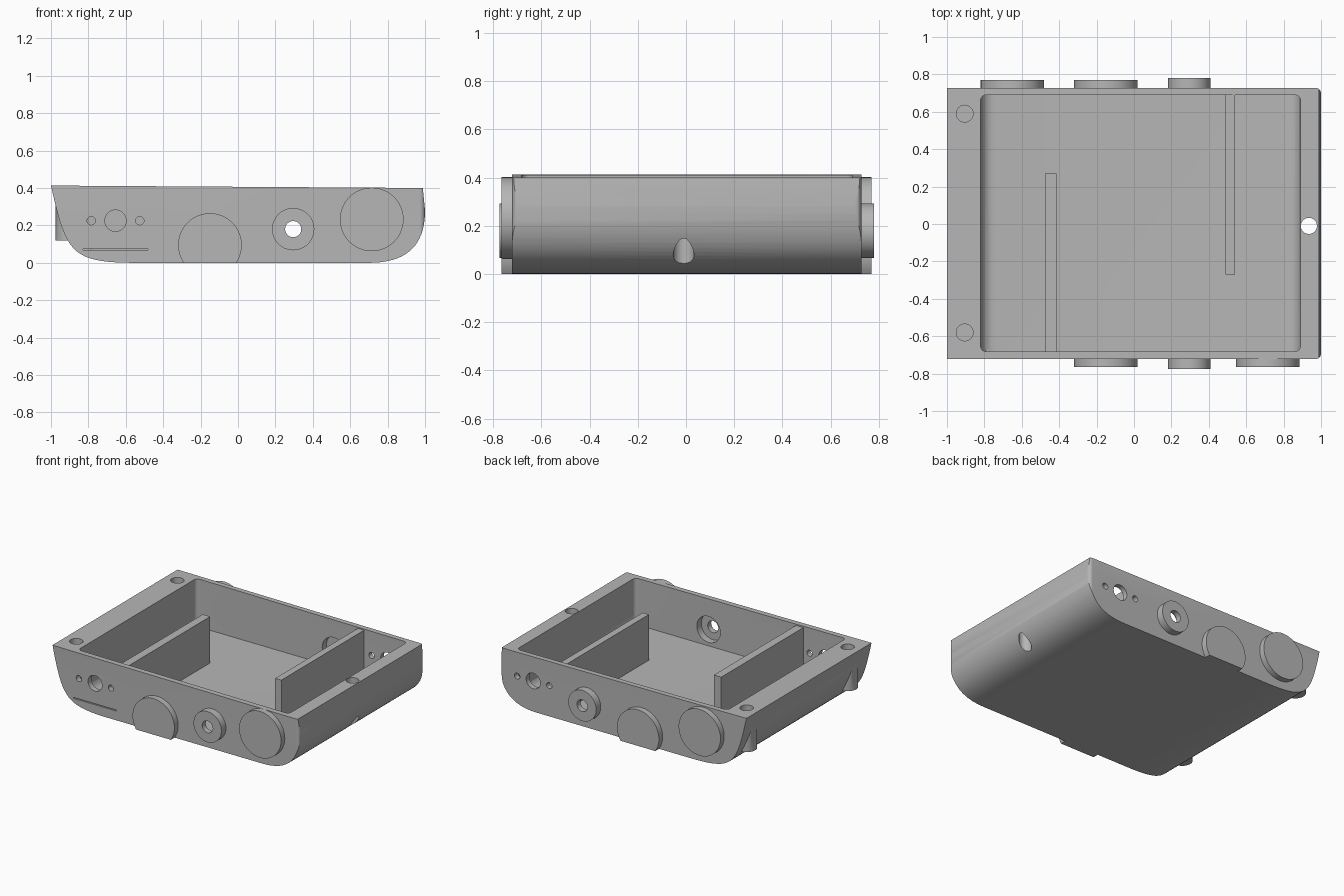
import bpy, bmesh, math
from mathutils import Vector
from mathutils.geometry import interpolate_bezier

cube = bpy.data.objects.get("Cube")
if cube:
    bpy.data.objects.remove(cube, do_unlink=True)

grey = bpy.data.materials.new("plain_grey")
grey.use_nodes = True
colour = (0.47, 0.47, 0.47, 1)
grey.diffuse_color = colour
grey.node_tree.nodes["Principled BSDF"].inputs["Base Color"].default_value = colour


def prism(name, pts, axis, lo, hi):
    """Extrude a 2D outline along y (outline in x, z) or along z (outline in x, y)."""
    place = (lambda p, h: (p[0], h, p[1])) if axis == "y" else (lambda p, h: (p[0], p[1], h))
    bm = bmesh.new()
    rings = [[bm.verts.new(place(p, h)) for p in pts] for h in (lo, hi)]
    for ring in rings:
        bm.faces.new(ring)
    n = len(pts)
    for i in range(n):
        j = (i + 1) % n
        bm.faces.new((rings[0][i], rings[0][j], rings[1][j], rings[1][i]))
    bmesh.ops.recalc_face_normals(bm, faces=bm.faces)
    mesh = bpy.data.meshes.new(name)
    bm.to_mesh(mesh)
    bm.free()
    mesh.materials.append(grey)
    obj = bpy.data.objects.new(name, mesh)
    bpy.context.collection.objects.link(obj)
    return obj


def arc(cx, cy, r, start=0, end=360, n=48):
    steps = n if end - start == 360 else n - 1
    angles = [math.radians(start + (end - start) * i / steps) for i in range(n)]
    return [(cx + r * math.cos(a), cy + r * math.sin(a)) for a in angles]


def rounded(x0, x1, y0, y1, r):
    corners = ((x1 - r, y1 - r), (x0 + r, y1 - r), (x0 + r, y0 + r), (x1 - r, y0 + r))
    return [p for i, c in enumerate(corners) for p in arc(*c, r, 90 * i, 90 * i + 90, 7)]


def rect(x0, x1, y0, y1):
    return [(x0, y0), (x1, y0), (x1, y1), (x0, y1)]


def bezier(*pts, n=20):
    return [(v.x, v.y) for v in interpolate_bezier(*[Vector((*p, 0)) for p in pts], n)]


def boolean(target, tool, operation="DIFFERENCE", keep=False):
    mod = target.modifiers.new("shape", "BOOLEAN")
    mod.operation, mod.solver, mod.object = operation, "EXACT", tool
    bpy.ops.object.select_all(action="DESELECT")
    bpy.context.view_layer.objects.active = target
    target.select_set(True)
    bpy.ops.object.modifier_apply(modifier=mod.name)
    if not keep:
        bpy.data.objects.remove(tool, do_unlink=True)


FRONT, BACK = -0.722, 0.728

# Tray hull: side profile with curved ends, rounded at the upright corners
profile = bezier((-1, 0.413), (-0.92, 0.06), (-0.9, 0), (-0.55, 0))
profile += bezier((0.7, 0), (0.9, 0), (1, 0.09), (1, 0.28)) + [(0.988, 0.4)]
hull = prism("tray_hull", profile, "y", FRONT, BACK)
boolean(hull, prism("outline", rounded(-1.02, 1, FRONT, BACK, 0.03), "z", -0.1, 0.6), "INTERSECT")

# Screw bosses under the overhanging end
for y in (-0.58, 0.59):
    boolean(hull, prism("boss", arc(-0.905, y, 0.07), "z", 0.12, 0.38), "UNION")

# Hollow inside with a filleted floor
inside = [(-0.82, 0.6)] + bezier((-0.82, 0.14), (-0.82, 0.09), (-0.79, 0.06), (-0.74, 0.06), n=8)
inside += bezier((0.81, 0.06), (0.86, 0.06), (0.89, 0.09), (0.89, 0.14), n=8) + [(0.89, 0.6)]
cavity = prism("cavity", inside, "y", -0.682, 0.69)
boolean(cavity, prism("outline", rounded(-0.82, 0.89, -0.682, 0.69, 0.03), "z", -0.1, 0.7), "INTERSECT")
boolean(hull, cavity)

# Screw holes in the rim: two blind, one right through
for y in (-0.58, 0.59):
    boolean(hull, prism("screw_hole", arc(-0.905, y, 0.045), "z", 0.16, 0.6))
boolean(hull, prism("through_hole", arc(0.935, -0.01, 0.043), "z", -0.1, 0.6))

# Narrow slot low in the front wall
boolean(hull, prism("slot", rect(-0.83, -0.48, 0.068, 0.075), "y", -0.8, -0.67))

parts = [hull]
# Both long walls: connector holes, ring, cut disc and full disc
for side, sign, wall, hole_x, disc_x in (("front", -1, FRONT, -0.655, 0.715),
                                         ("back", 1, BACK, 0.73, -0.65)):
    def across(name, pts, a, b):
        lo, hi = sorted((wall + sign * a, wall + sign * b))
        return prism(name, pts, "y", lo, hi)

    for dx, r in ((0, 0.057), (-0.13, 0.022), (0.13, 0.022)):
        boolean(hull, across("hole", arc(hole_x + dx, 0.225, r), -0.09, 0.1))

    ring = across(side + "_ring", arc(0.295, 0.18, 0.113), -0.015, 0.053)
    recess = across("recess", arc(0.295, 0.18, 0.095), -0.08, 0.012)
    boolean(hull, recess, keep=True)
    boolean(ring, recess)
    boolean(ring, across("bore", arc(0.295, 0.18, 0.043), -0.1, 0.1))

    low = math.degrees(math.asin(0.095 / 0.17))
    cut_disc = across(side + "_cut_disc", arc(-0.15, 0.095, 0.17, -low, 180 + low), -0.01, 0.043)
    disc = across(side + "_disc", arc(disc_x, 0.232, 0.17), -0.01, 0.043)
    parts += [ring, cut_disc, disc]

# Dividers standing on the floor
parts.append(prism("right_divider", rect(-0.475, -0.415, -0.69, 0.27), "z", 0.05, 0.4))
parts.append(prism("left_divider", rect(0.49, 0.54, -0.27, 0.7), "z", 0.05, 0.395))

# Smooth shading with sharp edges kept
bpy.ops.object.select_all(action="DESELECT")
for part in parts:
    part.select_set(True)
bpy.context.view_layer.objects.active = hull
bpy.ops.object.shade_smooth_by_angle(angle=math.radians(30))
